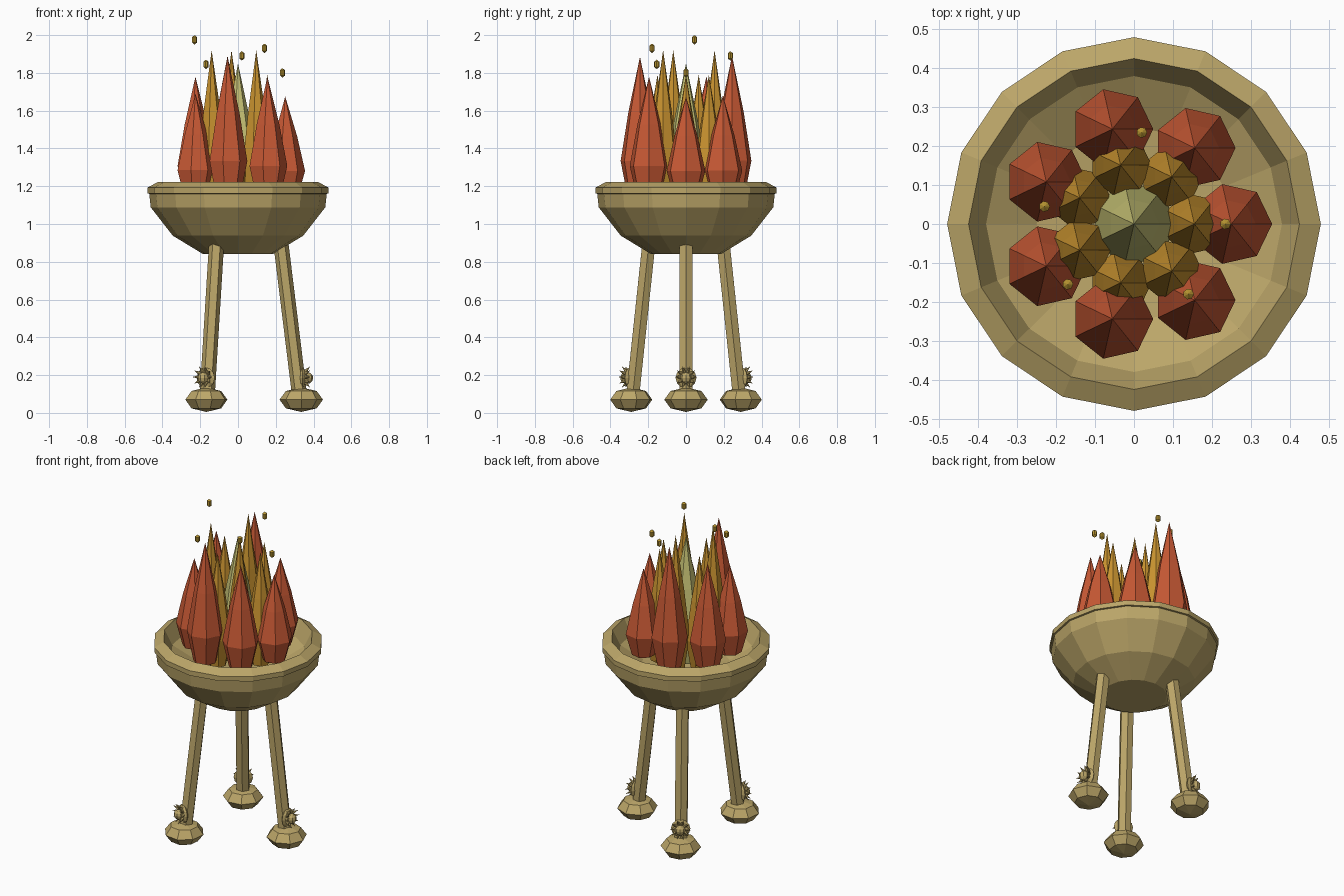
import bpy, bmesh, math
from mathutils import Matrix, Vector

if "Cube" in bpy.data.objects:
    bpy.data.objects.remove(bpy.data.objects["Cube"])


def material(name, rgb):
    m = bpy.data.materials.new(name)
    m.diffuse_color = (*rgb, 1)
    m.use_nodes = True
    m.node_tree.nodes["Principled BSDF"].inputs["Base Color"].default_value = m.diffuse_color
    return m


BRONZE = material("bronze", (0.50, 0.38, 0.14))
RED = material("flame red", (0.58, 0.10, 0.035))
ORANGE = material("flame orange", (0.60, 0.30, 0.03))
YELLOW = material("flame pale yellow", (0.58, 0.55, 0.18))
GOLD = material("ember gold", (0.46, 0.29, 0.03))


def finish(name, bm, mat):
    bmesh.ops.recalc_face_normals(bm, faces=bm.faces)
    me = bpy.data.meshes.new(name)
    bm.to_mesh(me)
    bm.free()
    me.materials.append(mat)
    ob = bpy.data.objects.new(name, me)
    bpy.context.collection.objects.link(ob)
    return ob


def lathe(name, profile, sides, mat, centre=(0, 0, 0)):
    """Faceted turned solid from (radius, z) points; radius 0 closes to a point."""
    bm = bmesh.new()
    c = Vector(centre)
    rings = []
    for r, z in profile:
        n = 1 if r == 0 else sides
        rings.append([bm.verts.new(c + Vector((r * math.cos(math.tau * k / sides),
                                               r * math.sin(math.tau * k / sides), z)))
                      for k in range(n)])
    for a, b in zip(rings, rings[1:]):
        for k in range(sides):
            j = (k + 1) % sides
            quad = [a[k % len(a)], a[j % len(a)], b[j % len(b)], b[k % len(b)]]
            bm.faces.new(list(dict.fromkeys(quad)))
    for ring in (rings[0], rings[-1]):
        if len(ring) > 1:
            bm.faces.new(ring)
    return finish(name, bm, mat)


def flame(name, centre, base, top, radius, mat):
    h = top - base
    lathe(name, [(radius * 0.65, base), (radius, base + 0.25 * h),
                 (radius * 0.6, base + 0.6 * h), (0, top)], 7, mat, (*centre, 0))


# Bowl with lipped rim and shallow inside
lathe("bowl", [(0.187, 0.842), (0.345, 0.938), (0.462, 1.088), (0.47, 1.16),
               (0.48, 1.162), (0.48, 1.192), (0.425, 1.222), (0.38, 1.13),
               (0.25, 1.055), (0, 1.03)], 16, BRONZE)

# Two rings of flames around a central one
red_tops = [1.675, 1.68, 1.89, 1.78, 1.69, 1.885, 1.78]
orange_tops = [1.79, 1.79, 1.92, 1.79, 1.92, 1.79, 1.92]
for i in range(7):
    a = math.tau * i / 7
    d = Vector((math.cos(a), math.sin(a)))
    flame(f"outer_flame_{i}", d * 0.25, 1.15, red_tops[i], 0.105, RED)
    flame(f"middle_flame_{i}", d * 0.155, 1.10, orange_tops[i], 0.08, ORANGE)
flame("centre_flame", (0, 0), 1.08, 1.85, 0.11, YELLOW)

# Floating embers
embers = [(0.02, 0.235, 1.89), (-0.23, 0.045, 1.975), (-0.17, -0.155, 1.845),
          (0.14, -0.18, 1.93), (0.235, 0, 1.80)]
for i, p in enumerate(embers):
    lathe(f"ember_{i}", [(0, -0.025), (0.014, -0.014), (0.014, 0.014), (0, 0.025)],
          7, GOLD, p)

# Three splayed legs with ball feet and spiked bosses
for i in range(3):
    a = math.tau * i / 3
    spin = Matrix.Rotation(a, 4, 'Z')

    bm = bmesh.new()
    low, high = Vector((0.325, 0, 0.10)), Vector((0.228, 0, 0.89))
    axis = high - low
    tilt = axis.to_track_quat('Z', 'Y').to_matrix().to_4x4()
    bmesh.ops.create_cone(bm, cap_ends=True, segments=6, radius1=0.04, radius2=0.04,
                          depth=axis.length,
                          matrix=spin @ Matrix.Translation((low + high) / 2) @ tilt)
    finish(f"leg_{i}", bm, BRONZE)

    bm = bmesh.new()
    bmesh.ops.create_uvsphere(bm, u_segments=8, v_segments=4, radius=1,
                              matrix=spin @ Matrix.Translation((0.335, 0, 0.07))
                              @ Matrix.Diagonal((0.115, 0.115, 0.065, 1)))
    finish(f"foot_{i}", bm, BRONZE)

    # Boss: flat oval plate, raised centre and a ring of outward spikes
    bm = bmesh.new()
    for x, sx, s in ((0.342, 0.018, 0.055), (0.37, 0.028, 0.03)):
        bmesh.ops.create_uvsphere(bm, u_segments=8, v_segments=6, radius=1,
                                  matrix=spin @ Matrix.Translation((x, 0, 0.185))
                                  @ Matrix.Diagonal((sx, s, s, 1)))
    for k in range(10):
        t = math.tau * k / 10
        out = Vector((0.9, math.cos(t), math.sin(t))).normalized()
        pos = Vector((0.367, 0.042 * math.cos(t), 0.19 + 0.042 * math.sin(t)))
        turn = out.to_track_quat('Z', 'Y').to_matrix().to_4x4()
        bmesh.ops.create_cone(bm, cap_ends=True, segments=6, radius1=0.013, radius2=0,
                              depth=0.045,
                              matrix=spin @ Matrix.Translation(pos) @ turn)
    finish(f"foot_boss_{i}", bm, BRONZE)
